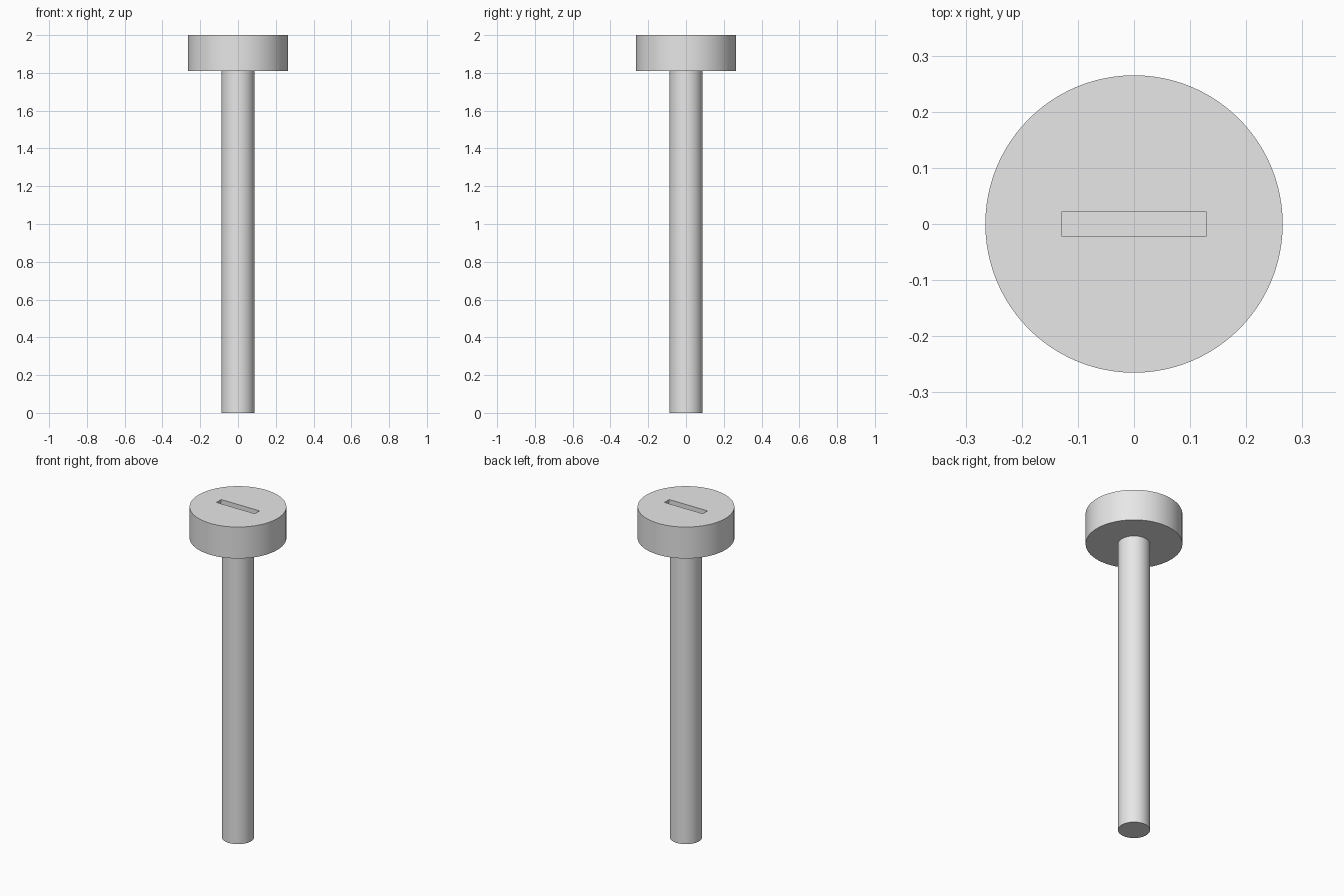
import bpy
import math

default = bpy.data.objects.get("Cube")
if default:
    bpy.data.objects.remove(default, do_unlink=True)

HEAD_RADIUS, HEAD_BOTTOM, TOP = 0.265, 1.81, 2.0
SHAFT_RADIUS = 0.088
SLOT_LENGTH, SLOT_WIDTH, SLOT_DEPTH = 0.256, 0.045, 0.06

GREY = (0.8, 0.8, 0.8, 1.0)
metal = bpy.data.materials.new("plain grey")
metal.use_nodes = True
metal.diffuse_color = GREY
metal.node_tree.nodes["Principled BSDF"].inputs["Base Color"].default_value = GREY


def cylinder(name, radius, bottom, top):
    bpy.ops.mesh.primitive_cylinder_add(
        vertices=96, radius=radius, depth=top - bottom,
        location=(0, 0, (top + bottom) / 2))
    obj = bpy.context.object
    obj.name = name
    obj.data.materials.append(metal)
    return obj


def smooth(obj):
    bpy.ops.object.select_all(action='DESELECT')
    obj.select_set(True)
    bpy.context.view_layer.objects.active = obj
    bpy.ops.object.shade_smooth_by_angle(angle=math.radians(30))


# Shaft, seated slightly inside the head
shaft = cylinder("shaft", SHAFT_RADIUS, 0, HEAD_BOTTOM + 0.02)
smooth(shaft)

# Round flat head
head = cylinder("head", HEAD_RADIUS, HEAD_BOTTOM, TOP)

# Driver slot, cut into the top of the head
bpy.ops.mesh.primitive_cube_add(size=1, location=(0, 0, TOP))
cutter = bpy.context.object
cutter.name = "slot_cutter"
cutter.scale = (SLOT_LENGTH, SLOT_WIDTH, SLOT_DEPTH * 2)
cutter.data.materials.append(metal)
cutter.hide_render = True

cut = head.modifiers.new("slot", 'BOOLEAN')
cut.operation = 'DIFFERENCE'
cut.solver = 'EXACT'
cut.object = cutter
bpy.context.view_layer.objects.active = head
bpy.ops.object.modifier_apply(modifier=cut.name)
bpy.data.objects.remove(cutter, do_unlink=True)
smooth(head)
